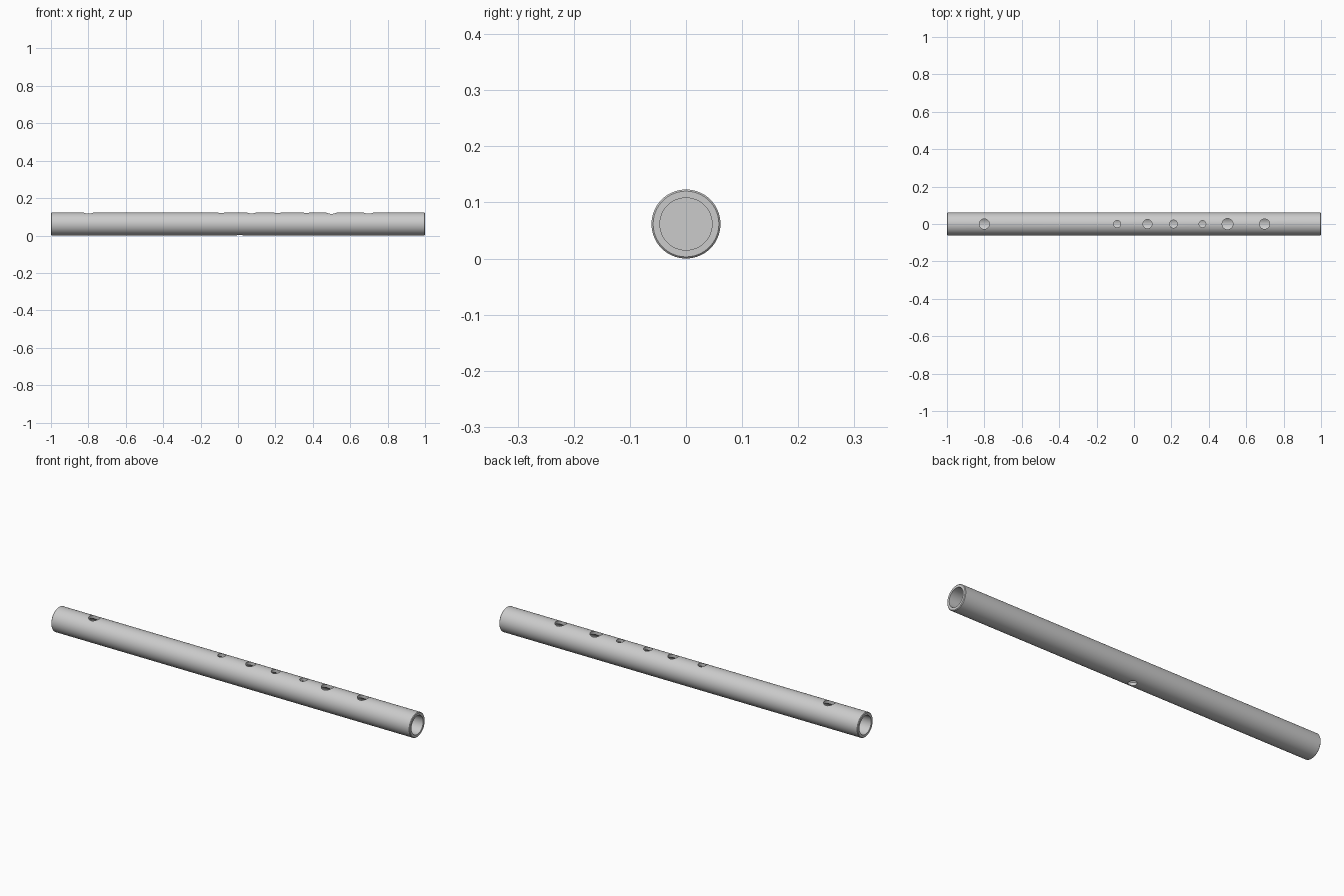
import bpy, bmesh, math
from mathutils import Matrix, Vector

if "Cube" in bpy.data.objects:
    bpy.data.objects.remove(bpy.data.objects["Cube"])

R, BORE, AXIS_Z, SIDES = 0.0615, 0.0465, 0.0615, 96

grey = bpy.data.materials.new("plain grey")
grey.diffuse_color = (0.6, 0.6, 0.6, 1)
grey.use_nodes = True
grey.node_tree.nodes["Principled BSDF"].inputs["Base Color"].default_value = grey.diffuse_color


def lathe(name, profile):
    """Spin a closed (x, radius) profile around the long axis."""
    bm = bmesh.new()
    rings = []
    for i in range(SIDES):
        a = 2 * math.pi * i / SIDES
        rings.append([bm.verts.new((x, r * math.sin(a), AXIS_Z + r * math.cos(a)))
                      for x, r in profile])
    n = len(profile)
    for i in range(SIDES):
        p, q = rings[i], rings[(i + 1) % SIDES]
        for j in range(n):
            k = (j + 1) % n
            bm.faces.new((p[j], p[k], q[k], q[j]))
    bmesh.ops.recalc_face_normals(bm, faces=bm.faces)
    return finish(name, bm)


def finish(name, bm):
    mesh = bpy.data.meshes.new(name)
    bm.to_mesh(mesh)
    bm.free()
    mesh.materials.append(grey)
    ob = bpy.data.objects.new(name, mesh)
    bpy.context.collection.objects.link(ob)
    return ob


def cylinder(name, radius, depth, matrix, sides):
    bm = bmesh.new()
    bmesh.ops.create_cone(bm, cap_ends=True, segments=sides, radius1=radius,
                          radius2=radius, depth=depth, matrix=matrix)
    return finish(name, bm)


# Hollow body with slightly softened outer rims
c = 0.003
body = lathe("flute_body", [(-1, BORE), (-1, R - c), (-1 + c, R), (1 - c, R),
                            (1, R - c), (1, BORE)])

# Mouth hole, six finger holes, and the thumb hole underneath: x, radius, side
holes = [(-0.80, 0.027, 1), (-0.09, 0.019, 1), (0.072, 0.024, 1),
         (0.211, 0.021, 1), (0.366, 0.018, 1), (0.50, 0.029, 1),
         (0.698, 0.027, 1), (0.01, 0.020, -1)]
for x, r, side in holes:
    cutter = cylinder("hole_cutter", r, 0.08,
                      Matrix.Translation((x, 0, AXIS_Z + side * 0.06)), 40)
    cutter.hide_render = True
    mod = body.modifiers.new("hole", 'BOOLEAN')
    mod.operation, mod.solver, mod.object = 'DIFFERENCE', 'EXACT', cutter

# Bake the cuts and discard the cutters
dg = bpy.context.evaluated_depsgraph_get()
body_mesh = bpy.data.meshes.new_from_object(body.evaluated_get(dg))
body.modifiers.clear()
body.data = body_mesh
for ob in list(bpy.data.objects):
    if ob.name.startswith("hole_cutter"):
        bpy.data.objects.remove(ob)

# Stopper closing the bore beside the mouth hole
stopper = cylinder("bore_stopper", BORE + 0.001, 0.03,
                   Matrix.Translation((-0.865, 0, AXIS_Z)) @ Matrix.Rotation(math.pi / 2, 4, 'Y'),
                   SIDES)

for ob in (body, stopper):
    bpy.ops.object.select_all(action='DESELECT')
    ob.select_set(True)
    bpy.context.view_layer.objects.active = ob
    bpy.ops.object.shade_smooth_by_angle(angle=math.radians(30))
